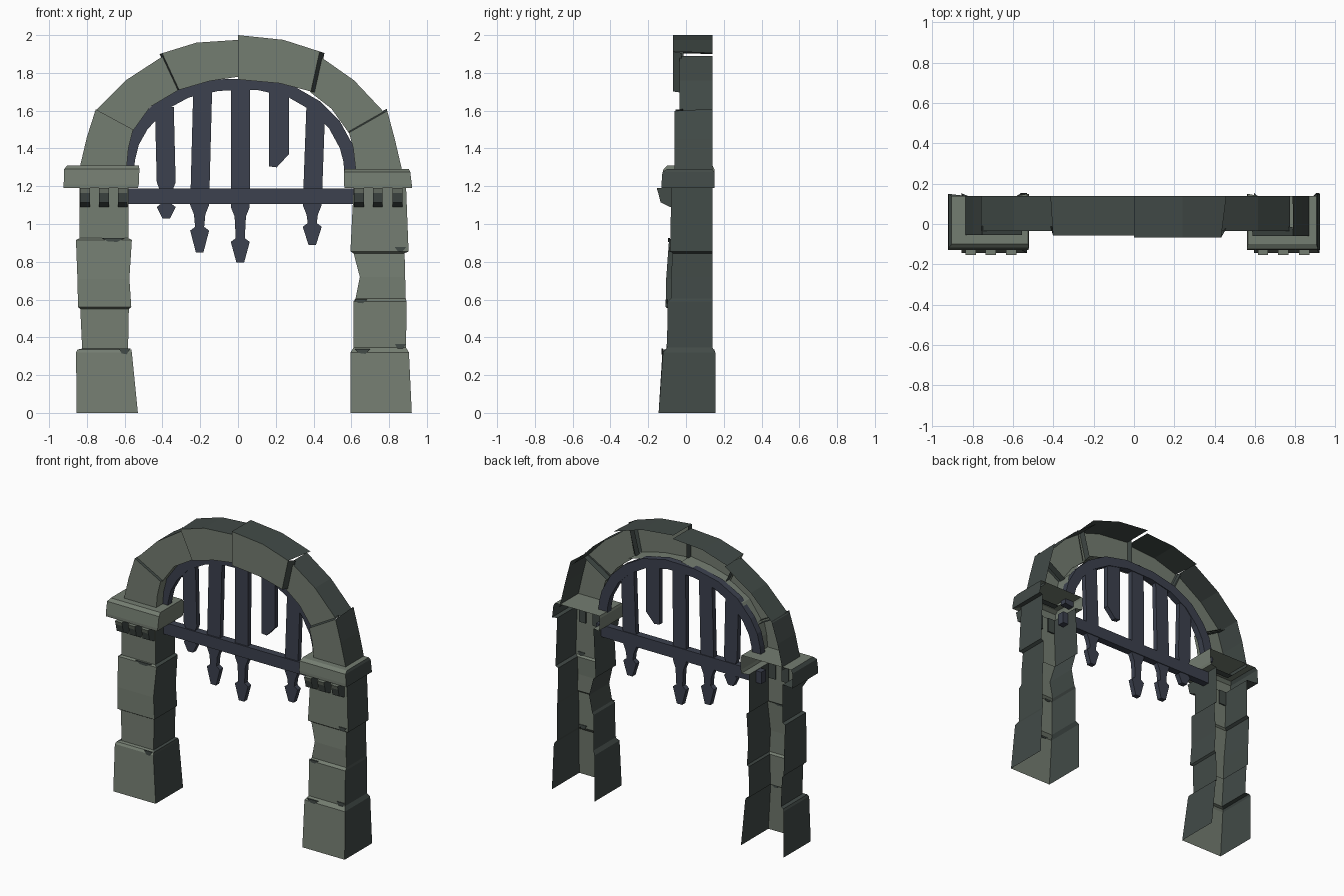
import bpy, bmesh
from mathutils import Vector


def material(name, rgb):
    m = bpy.data.materials.new(name)
    m.diffuse_color = (*rgb, 1)
    return m


STONE = material("grey_green_stone", (0.175, 0.205, 0.165))
DARK = material("dark_side_stone", (0.054, 0.069, 0.063))
IRON = material("blue_grey_iron", (0.045, 0.053, 0.077))


def make(name, verts, faces, mats, idx=None):
    me = bpy.data.meshes.new(name)
    me.from_pydata(verts, [], faces)
    for m in mats:
        me.materials.append(m)
    if idx:
        me.polygons.foreach_set("material_index", idx)
    bm = bmesh.new()
    bm.from_mesh(me)
    bmesh.ops.recalc_face_normals(bm, faces=bm.faces)
    bm.to_mesh(me)
    bm.free()
    ob = bpy.data.objects.new(name, me)
    bpy.context.collection.objects.link(ob)
    return ob


def u_shell(name, levels, dark_sides, capped=False):
    """Open-backed shell: levels are (z, left, right, front, back)."""
    verts, faces, idx = [], [], []
    for z, l, r, f, b in levels:
        verts += [(l, b, z), (l, f, z), (r, f, z), (r, b, z)]
    for i in range(len(levels) - 1):
        for k in range(3):
            a = 4 * i + k
            faces.append((a, a + 1, a + 5, a + 4))
            idx.append(1 if k in dark_sides else 0)
    if capped:
        n = len(verts)
        faces.append((n - 4, n - 3, n - 2, n - 1))
        idx.append(0)
    return make(name, verts, faces, [STONE, DARK], idx)


def extrude_xz(name, pts, y0, y1, mat):
    n = len(pts)
    verts = [(x, y0, z) for x, z in pts] + [(x, y1, z) for x, z in pts]
    faces = [tuple(range(n)), tuple(range(2 * n - 1, n - 1, -1))]
    faces += [(i, (i + 1) % n, n + (i + 1) % n, n + i) for i in range(n)]
    return make(name, verts, faces, [mat])


# Pillars: stacked uneven blocks, open at the back, dark flanks
u_shell("left_pillar", [
    (0.00, -0.855, -0.53, -0.145, 0.155), (0.32, -0.857, -0.562, -0.125, 0.155),
    (0.335, -0.85, -0.565, -0.115, 0.15), (0.34, -0.825, -0.582, -0.095, 0.14),
    (0.55, -0.835, -0.578, -0.092, 0.14), (0.56, -0.847, -0.565, -0.108, 0.14),
    (0.71, -0.85, -0.575, -0.105, 0.14), (0.915, -0.858, -0.562, -0.09, 0.14),
    (0.925, -0.838, -0.58, -0.078, 0.14), (1.19, -0.84, -0.58, -0.078, 0.14)], (0, 2))
u_shell("right_pillar", [
    (0.00, 0.595, 0.92, -0.145, 0.155), (0.32, 0.595, 0.905, -0.122, 0.155),
    (0.345, 0.612, 0.89, -0.10, 0.14), (0.59, 0.612, 0.892, -0.098, 0.14),
    (0.605, 0.622, 0.888, -0.08, 0.14), (0.72, 0.645, 0.885, -0.08, 0.14),
    (0.845, 0.612, 0.882, -0.07, 0.14), (0.855, 0.595, 0.903, -0.084, 0.14),
    (1.19, 0.612, 0.89, -0.078, 0.14)], (0, 2))

# Capitals: flared slabs on the pillars
u_shell("left_capital", [
    (1.19, -0.84, -0.58, -0.078, 0.14), (1.19, -0.923, -0.53, -0.13, 0.15),
    (1.21, -0.923, -0.525, -0.13, 0.15), (1.29, -0.92, -0.522, -0.12, 0.15),
    (1.31, -0.905, -0.525, -0.10, 0.14)], (0,), True)
u_shell("right_capital", [
    (1.19, 0.612, 0.89, -0.078, 0.14), (1.19, 0.565, 0.922, -0.13, 0.15),
    (1.21, 0.56, 0.92, -0.13, 0.15), (1.275, 0.56, 0.912, -0.125, 0.15),
    (1.29, 0.565, 0.905, -0.10, 0.14)], (2,), True)

# Dentils: three small hooked brackets under each capital, dark below
PROFILE = [(-0.07, 1.19), (-0.155, 1.19), (-0.147, 1.165), (-0.135, 1.115), (-0.085, 1.09), (-0.07, 1.09)]
for side, xs in (("left", (-0.81, -0.71, -0.61)), ("right", (0.64, 0.74, 0.845))):
    for j, x in enumerate(xs):
        n = len(PROFILE)
        v = [(x + s, y, z) for s in (-0.026, 0.026) for y, z in PROFILE]
        f = [tuple(range(n)), tuple(range(2 * n - 1, n - 1, -1))]
        f += [(i, (i + 1) % n, n + (i + 1) % n, n + i) for i in range(n)]
        make(f"{side}_dentil_{j + 1}", v, f, [STONE, DARK], [1, 1, 0, 0, 1, 1, 1, 1])


def voussoir(name, outer, inner, front, end_cut=(0, 0), back=0.14, soffit=0.05):
    """Arch stone: dark top and joints, open back; end_cut slopes an end face."""
    n = len(outer)
    ring = [Vector(p) for p in outer + inner[::-1]]
    m = len(ring)
    face = [p.copy() for p in ring]
    for line in (range(n), range(m - 1, n - 1, -1)):
        a, b = line[0], line[-1]
        face[a] = ring[a] + (ring[line[1]] - ring[a]).normalized() * end_cut[0]
        face[b] = ring[b] + (ring[line[-2]] - ring[b]).normalized() * end_cut[1]
    verts = [(p.x, front, p.y) for p in face]
    verts += [(p.x, back if i < n else soffit, p.y) for i, p in enumerate(ring)]
    faces, idx = [], []
    for i in range(n - 1):
        faces.append((i, i + 1, m - 2 - i, m - 1 - i))
        idx.append(0)
    for i in range(m):
        k = (i + 1) % m
        if i in (n - 1, m - 1):  # joint faces stay shallow
            s = len(verts)
            verts += [(ring[q].x, front + 0.045, ring[q].y) for q in (i, k)]
            faces.append((i, k, s + 1, s))
            idx.append(1)
        else:
            faces.append((i, k, m + k, m + i))
            idx.append(1 if i < n - 1 else 0)
    make(name, verts, faces, [STONE, DARK], idx)


# Arch stones, left springer round to right springer
voussoir("arch_stone_1", [(-0.84, 1.29), (-0.80, 1.46), (-0.753, 1.607)],
         [(-0.59, 1.29), (-0.58, 1.40), (-0.555, 1.50)], -0.055)
voussoir("arch_stone_2", [(-0.76, 1.595), (-0.595, 1.76), (-0.395, 1.89)],
         [(-0.562, 1.485), (-0.465, 1.62), (-0.31, 1.712)], -0.035)
voussoir("arch_stone_3", [(-0.415, 1.90), (-0.22, 1.96), (0.005, 1.975)],
         [(-0.325, 1.706), (-0.15, 1.757), (0.005, 1.78)], -0.057, (0.014, 0))
voussoir("arch_stone_4", [(0, 2.0), (0.24, 1.975), (0.458, 1.905)],
         [(0, 1.765), (0.22, 1.745), (0.412, 1.695)], -0.068, (0, 0.027))
voussoir("arch_stone_5", [(0.43, 1.89), (0.615, 1.76), (0.775, 1.59)],
         [(0.38, 1.70), (0.495, 1.61), (0.592, 1.475)], -0.035)
voussoir("arch_stone_6", [(0.787, 1.61), (0.83, 1.45), (0.872, 1.27)],
         [(0.585, 1.495), (0.61, 1.40), (0.625, 1.27)], -0.06, (0.012, 0))

# Chips: thin dark flakes on worn block edges (x, z, width, height, front)
for j, (x, z, w, h, y) in enumerate([
        (-0.60, 0.325, 0.06, 0.03, -0.125), (-0.66, 0.915, 0.12, 0.02, -0.09),
        (0.66, 0.325, 0.08, 0.025, -0.122), (0.86, 0.35, 0.06, 0.03, -0.10),
        (0.65, 0.59, 0.07, 0.02, -0.098), (0.86, 0.865, 0.06, 0.025, -0.084)]):
    extrude_xz(f"edge_chip_{j + 1}", [
        (x - w / 2, z + h / 2), (x - w / 4, z - h / 3), (x + w / 6, z - h / 2), (x + w / 2, z + h / 2)],
        y - 0.004, y + 0.004, DARK)

# Iron rim lining the arch
rim = [(-0.553, 1.27), (-0.545, 1.34), (-0.525, 1.42), (-0.48, 1.50), (-0.39, 1.60), (-0.26, 1.67),
       (-0.10, 1.705), (0.10, 1.71), (0.26, 1.675), (0.39, 1.60), (0.48, 1.51), (0.54, 1.40),
       (0.558, 1.33), (0.565, 1.25)]
mid = Vector((0, 1.2))
verts, faces = [], []
for p in rim:
    q = mid + (Vector(p) - mid) * 1.12
    for (x, z), y in ((p, 0.015), (q, 0.015), (q, 0.06), (p, 0.06)):
        verts.append((x, y, z))
for i in range(len(rim) - 1):
    for k in range(4):
        a, b = 4 * i + k, 4 * i + (k + 1) % 4
        faces.append((a, b, b + 4, a + 4))
faces += [(0, 1, 2, 3), tuple(len(verts) - i for i in (1, 2, 3, 4))]
make("iron_arch_rim", verts, faces, [IRON])

# Crossbar
extrude_xz("crossbar", [(-0.62, 1.105), (0.65, 1.105), (0.65, 1.187), (-0.62, 1.187)], 0.01, 0.06, IRON)


def spike_bar(name, x_top, x_low, top, shoulder, head, tip):
    """Upright bar ending in a necked arrow head."""
    w, x = 0.05, x_low
    extrude_xz(name, [
        (x_top - w, top), (x - w, shoulder), (x - 0.03, shoulder - 0.05), (x - 0.024, head + 0.02),
        (x - w, head), (x - 0.02, tip), (x + 0.02, tip), (x + w, head), (x + 0.024, head + 0.02),
        (x + 0.03, shoulder - 0.05), (x + w, shoulder), (x_top + w, top)], 0.02, 0.055, IRON)


# Upright bars, the fourth one snapped off
spike_bar("bar_1", -0.39, -0.38, 1.62, 1.22, 1.09, 1.03)
spike_bar("bar_2", -0.187, -0.203, 1.71, 1.10, 0.965, 0.85)
spike_bar("bar_3", 0.014, 0.012, 1.73, 1.09, 0.905, 0.795)
spike_bar("bar_5", 0.412, 0.393, 1.62, 1.10, 0.985, 0.89)
extrude_xz("bar_4_broken", [(0.165, 1.70), (0.165, 1.305), (0.205, 1.30), (0.27, 1.37), (0.27, 1.69)],
           0.02, 0.055, IRON)
